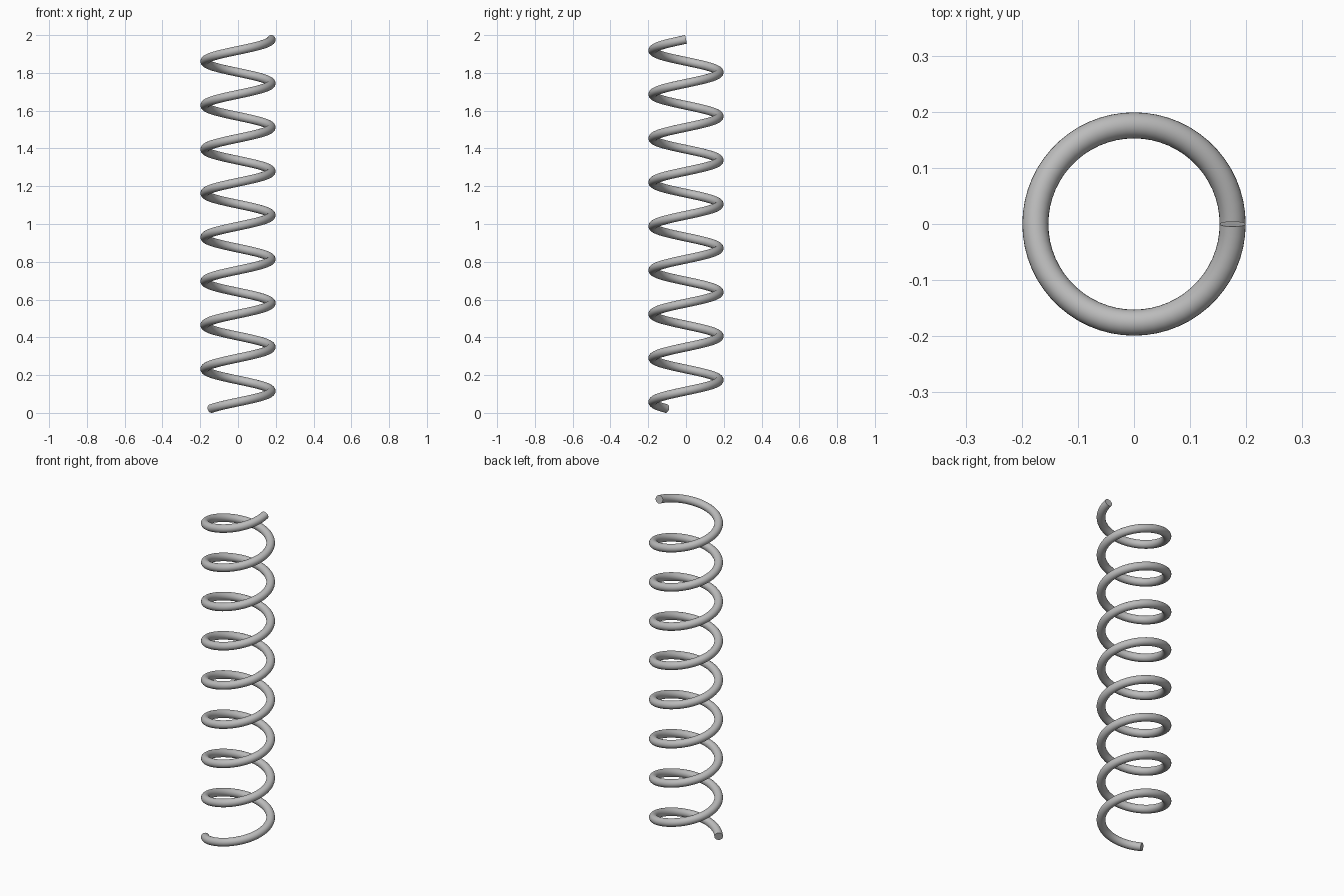
import bpy, bmesh, math
from mathutils import Vector

if "Cube" in bpy.data.objects:
    bpy.data.objects.remove(bpy.data.objects["Cube"])

COIL_R = 0.1758      # helix radius at the wire centre
WIRE_R = 0.0232      # wire radius
TURNS = 8.4
SIDES = 24
STEPS_PER_TURN = 60

# Climb per radian, leaving room for the wire thickness at both ends
slope_guess = 0.207
end_height = WIRE_R * math.cos(slope_guess)
climb = (2.0 - 2 * end_height) / (TURNS * 2 * math.pi)

# Spring steel
steel = bpy.data.materials.new("steel_grey")
steel.diffuse_color = (0.5, 0.5, 0.5, 1)
steel.use_nodes = True
steel.node_tree.nodes["Principled BSDF"].inputs["Base Color"].default_value = steel.diffuse_color

# Round wire swept along a right-handed helix that ends at angle zero on top
bm = bmesh.new()
steps = round(TURNS * STEPS_PER_TURN)
rings = []
for i in range(steps + 1):
    turned = TURNS * 2 * math.pi * i / steps
    a = turned - TURNS * 2 * math.pi
    outward = Vector((math.cos(a), math.sin(a), 0))
    tangent = Vector((-COIL_R * math.sin(a), COIL_R * math.cos(a), climb)).normalized()
    upward = outward.cross(tangent)
    centre = outward * COIL_R + Vector((0, 0, end_height + climb * turned))
    ring = []
    for k in range(SIDES):
        t = 2 * math.pi * k / SIDES
        ring.append(bm.verts.new(centre + WIRE_R * (math.cos(t) * outward + math.sin(t) * upward)))
    rings.append(ring)

for low, high in zip(rings, rings[1:]):
    for k in range(SIDES):
        n = (k + 1) % SIDES
        bm.faces.new((low[k], low[n], high[n], high[k]))

# Flat cut ends
bm.faces.new(rings[0])
bm.faces.new(rings[-1])
bmesh.ops.recalc_face_normals(bm, faces=bm.faces[:])

mesh = bpy.data.meshes.new("coil_spring")
bm.to_mesh(mesh)
bm.free()
mesh.materials.append(steel)
spring = bpy.data.objects.new("coil_spring", mesh)
bpy.context.collection.objects.link(spring)

# Smooth wire with sharp rims at the cut ends
bpy.context.view_layer.objects.active = spring
spring.select_set(True)
bpy.ops.object.shade_smooth_by_angle(angle=math.radians(40))
